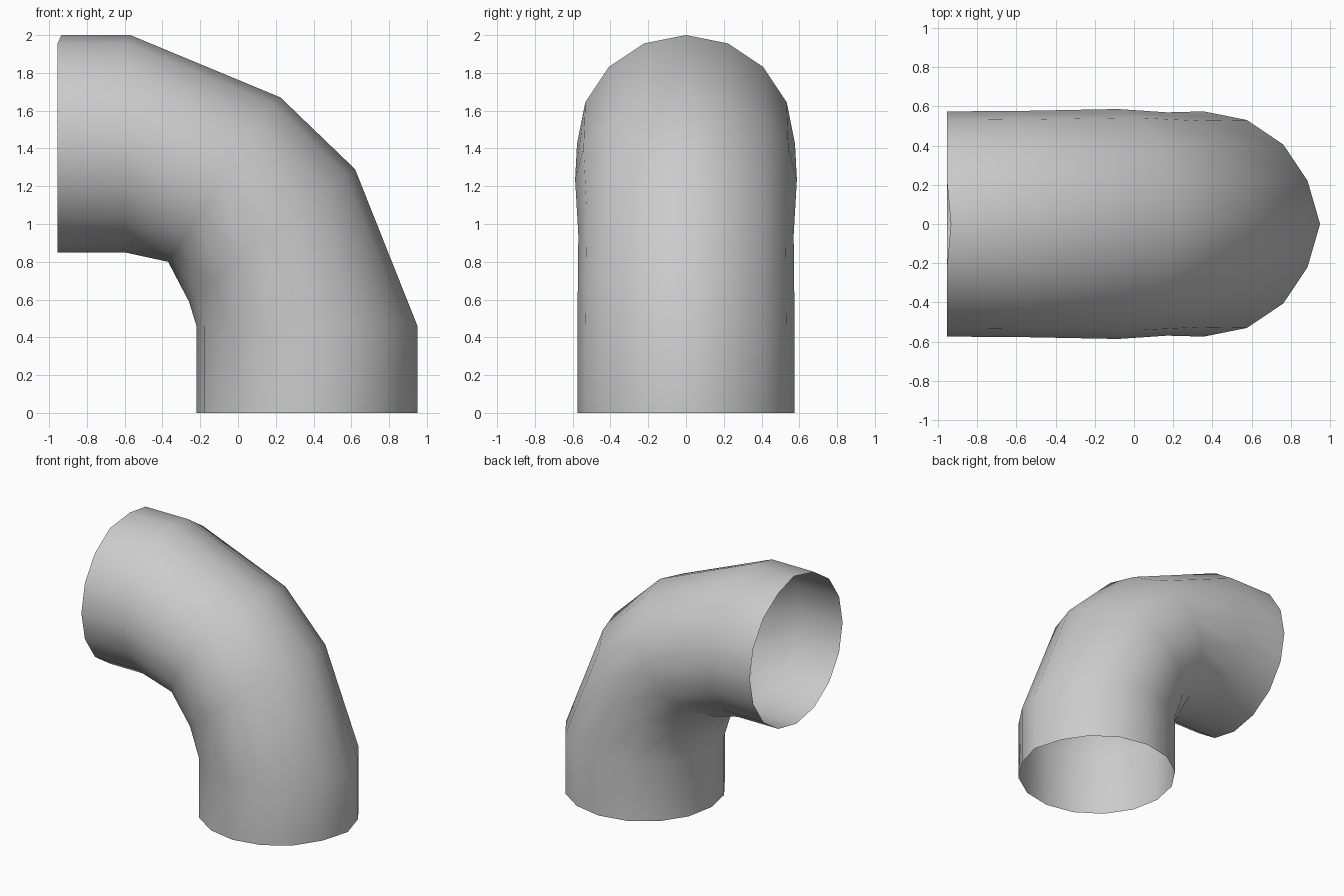
import bpy, bmesh, math

if "Cube" in bpy.data.objects:
    bpy.data.objects.remove(bpy.data.objects["Cube"])

SIDES = 16

# Each ring: outer (x, z) and inner (x, z) point of the bend, half width in y
rings = [
    ((0.93, 0.00), (-0.22, 0.00), 0.575),
    ((0.93, 0.46), (-0.22, 0.46), 0.575),
    ((0.60, 1.29), (-0.26, 0.59), 0.570),
    ((0.205, 1.67), (-0.37, 0.80), 0.587),
    ((-0.59, 2.00), (-0.60, 0.85), 0.577),
    ((-0.955, 2.00), (-0.955, 0.85), 0.575),
]


def add_ring(bm, outer, inner, half_width):
    cx, cz = (outer[0] + inner[0]) / 2, (outer[1] + inner[1]) / 2
    dx, dz = outer[0] - cx, outer[1] - cz
    verts = []
    for i in range(SIDES):
        a = math.tau * i / SIDES
        c = math.cos(a)
        # the outer seam line is nudged slightly forward
        nudge = 0.02 if i == 0 else 0.0
        verts.append(bm.verts.new((cx + dx * c + nudge,
                                   half_width * math.sin(a),
                                   cz + dz * c)))
    return verts


# Open pipe elbow: skin the rings together, ends left open
bm = bmesh.new()
loops = [add_ring(bm, *r) for r in rings]
for low, high in zip(loops, loops[1:]):
    for i in range(SIDES):
        j = (i + 1) % SIDES
        bm.faces.new((low[i], low[j], high[j], high[i])).smooth = True

mesh = bpy.data.meshes.new("pipe_elbow")
bm.to_mesh(mesh)
bm.free()
elbow = bpy.data.objects.new("pipe_elbow", mesh)
bpy.context.collection.objects.link(elbow)
